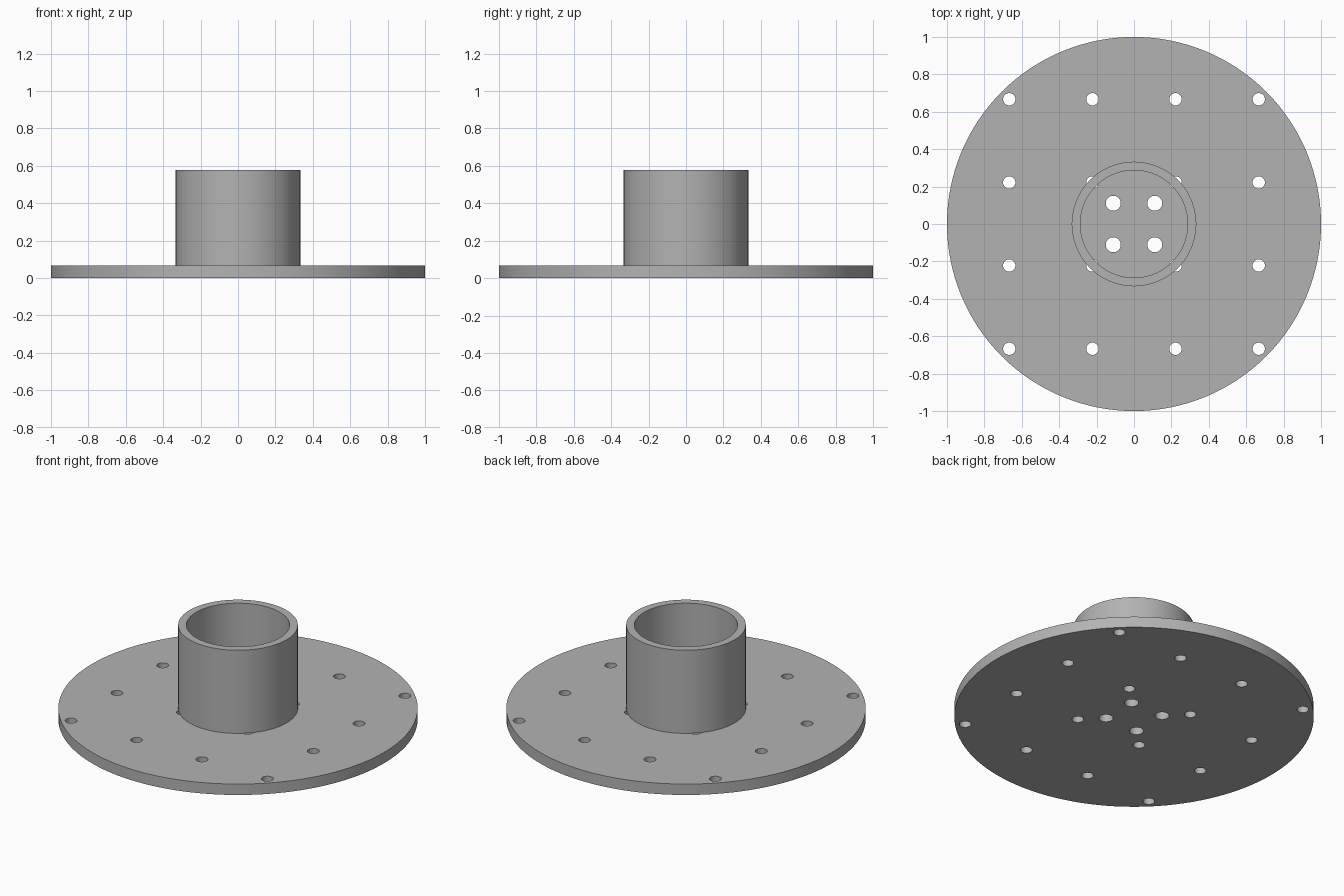
import bpy
import math

PLATE_TOP = 0.067
TUBE_TOP = 0.578
SEGMENTS = 128

cube = bpy.data.objects.get("Cube")
if cube:
    bpy.data.objects.remove(cube, do_unlink=True)

# Single grey material
grey = bpy.data.materials.new("plain_grey")
grey.use_nodes = True
colour = (0.45, 0.45, 0.45, 1.0)
grey.diffuse_color = colour
grey.node_tree.nodes["Principled BSDF"].inputs["Base Color"].default_value = colour


def cylinder(name, radius, bottom, top, x=0.0, y=0.0, sides=SEGMENTS):
    bpy.ops.mesh.primitive_cylinder_add(
        vertices=sides, radius=radius, depth=top - bottom,
        location=(x, y, (bottom + top) / 2))
    obj = bpy.context.object
    obj.name = name
    obj.data.materials.append(grey)
    return obj


def cut(target, cutters):
    """Subtract the joined cutters from the target, then discard them."""
    bpy.ops.object.select_all(action="DESELECT")
    for c in cutters:
        c.hide_render = True
        c.select_set(True)
    bpy.context.view_layer.objects.active = cutters[0]
    if len(cutters) > 1:
        bpy.ops.object.join()
    cutter = bpy.context.object
    mod = target.modifiers.new("holes", "BOOLEAN")
    mod.operation = "DIFFERENCE"
    mod.solver = "EXACT"
    mod.object = cutter
    bpy.ops.object.select_all(action="DESELECT")
    target.select_set(True)
    bpy.context.view_layer.objects.active = target
    bpy.ops.object.modifier_apply(modifier=mod.name)
    bpy.data.objects.remove(cutter, do_unlink=True)
    bpy.ops.object.shade_smooth_by_angle(angle=math.radians(30))


# Round base plate with a square grid of bolt holes and four centre holes
plate = cylinder("base_plate", 1.0, 0.0, PLATE_TOP)
grid = (-0.667, -0.222, 0.222, 0.667)
drills = [cylinder("bolt_drill", 0.033, -0.1, 0.2, x, y, 32)
          for x in grid for y in grid]
drills += [cylinder("centre_drill", 0.04, -0.1, 0.2, x, y, 32)
           for x in (-0.111, 0.111) for y in (-0.111, 0.111)]
cut(plate, drills)

# Open tube standing on the plate
tube = cylinder("tube", 0.333, PLATE_TOP, TUBE_TOP)
cut(tube, [cylinder("bore", 0.287, PLATE_TOP - 0.1, TUBE_TOP + 0.1)])
